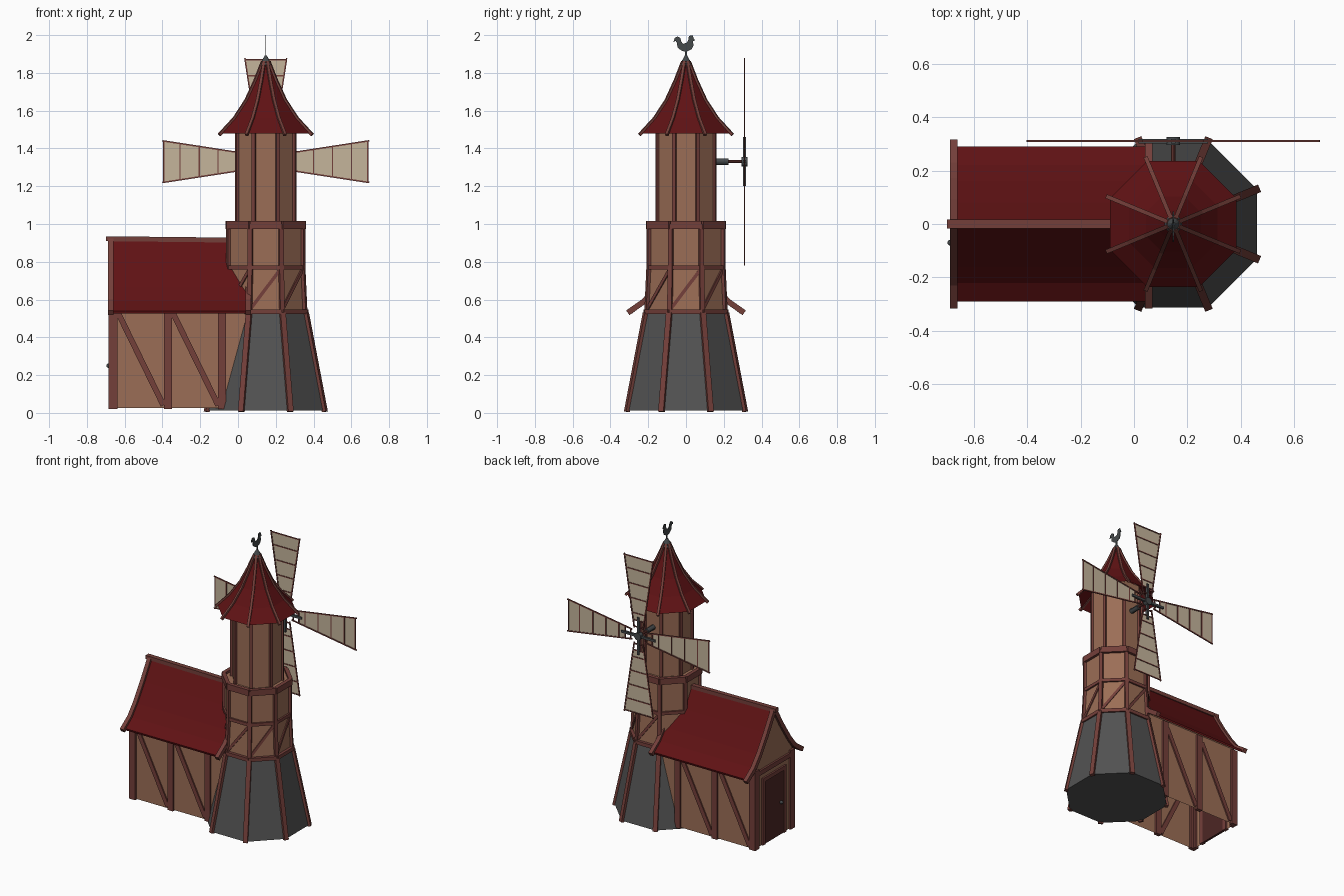
import bpy, bmesh, math
from mathutils import Vector

if "Cube" in bpy.data.objects:
    bpy.data.objects.remove(bpy.data.objects["Cube"])

CX = 0.147           # tower axis
HUB_Z = 1.33         # sail axis height
SAIL_Y = 0.31


def material(name, rgb):
    m = bpy.data.materials.new(name)
    m.diffuse_color = (*rgb, 1)
    m.use_nodes = True
    m.node_tree.nodes["Principled BSDF"].inputs["Base Color"].default_value = m.diffuse_color
    return m


PLASTER = material("plaster", (0.33, 0.155, 0.093))
TIMBER = material("timber", (0.175, 0.05, 0.042))
ROOF = material("roof_red", (0.115, 0.006, 0.007))
STONE = material("stone", (0.085, 0.085, 0.085))
CLOTH = material("sail_cloth", (0.56, 0.46, 0.33))
METAL = material("dark_metal", (0.06, 0.067, 0.07))
DOOR = material("door_wood", (0.075, 0.02, 0.018))


def finish(name, bm, mat, recalc=True):
    if recalc:
        bmesh.ops.recalc_face_normals(bm, faces=bm.faces)
    me = bpy.data.meshes.new(name)
    bm.to_mesh(me)
    bm.free()
    me.materials.append(mat)
    ob = bpy.data.objects.new(name, me)
    bpy.context.collection.objects.link(ob)
    return ob


def beam(bm, p, q, w, d, out):
    """Box from p to q, d thick along out and w wide across it."""
    p, q = Vector(p), Vector(q)
    a = (q - p).normalized()
    o = Vector(out)
    o = (o - a * o.dot(a)).normalized()
    s = a.cross(o)
    ring = [[bm.verts.new(c + s * w * i / 2 + o * d * j / 2)
             for i, j in ((-1, -1), (1, -1), (1, 1), (-1, 1))] for c in (p, q)]
    bm.faces.new(ring[0])
    bm.faces.new(ring[1])
    for i in range(4):
        j = (i + 1) % 4
        bm.faces.new((ring[0][i], ring[0][j], ring[1][j], ring[1][i]))


def path(bm, pts, w, d, out):
    for p, q in zip(pts, pts[1:]):
        beam(bm, p, q, w, d, out)


def oct_pt(ap, k, z):
    a = math.radians(22.5 + 45 * k)
    r = ap / math.cos(math.radians(22.5))
    return Vector((CX + r * math.cos(a), r * math.sin(a), z))


def radial(k):
    a = math.radians(22.5 + 45 * k)
    return Vector((math.cos(a), math.sin(a), 0))


def octagon(name, levels, mat, caps=True):
    bm = bmesh.new()
    rings = [[bm.verts.new(oct_pt(ap, k, z)) for k in range(8)] for ap, z in levels]
    for lo, hi in zip(rings, rings[1:]):
        for k in range(8):
            j = (k + 1) % 8
            bm.faces.new((lo[k], lo[j], hi[j], hi[k]))
    if caps:
        bm.faces.new(rings[0][::-1])
        bm.faces.new(rings[-1])
    return finish(name, bm, mat)


def extrude_x(name, prof, x0, x1, mat, skip_edge=None):
    """Extrude a (y, z) outline along x."""
    bm = bmesh.new()
    a, b = [[bm.verts.new((x, y, z)) for y, z in prof] for x in (x0, x1)]
    bm.faces.new(a)
    bm.faces.new(b[::-1])
    for i in range(len(prof)):
        j = (i + 1) % len(prof)
        if i != skip_edge:
            bm.faces.new((a[i], b[i], b[j], a[j]))
    return finish(name, bm, mat)


# Tower body
octagon("stone_base", [(0.313, 0.012), (0.213, 0.53)], STONE)
octagon("middle_tower", [(0.206, 0.53), (0.195, 0.77), (0.195, 1.0)], PLASTER)
octagon("upper_tower", [(0.150, 1.0), (0.150, 1.54)], PLASTER)

# Tower roof with hip ribs
CURVE = [(0.236, 1.48), (0.165, 1.56), (0.103, 1.655), (0.055, 1.76), (0.016, 1.86)]
octagon("tower_roof", CURVE, ROOF, caps=False)
bm = bmesh.new()
ribs = [(0.246, 1.472)] + CURVE[1:]
for k in range(8):
    path(bm, [oct_pt(ap, k, z) for ap, z in ribs], 0.016, 0.016, radial(k))
finish("roof_ribs", bm, TIMBER)

# Tower timber frame: corner posts, ring beams and braces
bm = bmesh.new()
for k in range(8):
    o = radial(k)
    for a0, z0, a1, z1, w in ((0.313, 0.006, 0.213, 0.53, 0.03), (0.206, 0.53, 0.195, 0.77, 0.025),
                              (0.195, 0.77, 0.195, 1.0, 0.025), (0.148, 1.0, 0.148, 1.5, 0.02)):
        beam(bm, oct_pt(a0, k, z0), oct_pt(a1, k, z1), w, 0.022, o)
    mid = radial(k + 0.5)
    for ap, z, h, d in ((0.21, 0.535, 0.025, 0.03), (0.196, 0.77, 0.022, 0.022),
                        (0.2, 0.995, 0.042, 0.026)):
        beam(bm, oct_pt(ap, k, z), oct_pt(ap, k + 1, z), h, d, mid)
    beam(bm, oct_pt(0.205, k, 0.545), oct_pt(0.196, k + 1, 0.765), 0.018, 0.014, mid)
finish("tower_frame", bm, TIMBER)

# House walls, open below
wall = [(0.205, 0.025), (0.205, 0.58), (0.155, 0.645), (0.075, 0.765), (0, 0.895)]
outline = wall + [(-y, z) for y, z in wall[-2::-1]]
extrude_x("house_walls", outline, -0.672, 0.05, PLASTER, skip_edge=len(outline) - 1)

# House roof
half = [(0.29, 0.54), (0.22, 0.592), (0.16, 0.665), (0.08, 0.785), (0, 0.92)]
top = half + [(-y, z) for y, z in half[-2::-1]]
under = [(y * 0.985, z - 0.014) for y, z in reversed(top)]
extrude_x("house_roof", top + under, -0.68, 0.052, ROOF)

# Roof edge boards and ridge
bm = bmesh.new()
edge = [(0.308, 0.53)] + half[1:]
for x in (-0.674, 0.055):
    for s in (-1, 1):
        path(bm, [(x, s * y, z) for y, z in edge], 0.028, 0.03, (0, s, 1))
beam(bm, (-0.7, 0, 0.922), (-0.05, 0, 0.915), 0.032, 0.026, (0, 0, 1))
finish("roof_boards", bm, TIMBER)

# House timber frame
bm = bmesh.new()
for s in (-1, 1):
    y = s * 0.205
    for x in (-0.66, -0.37, -0.085):
        beam(bm, (x, y, 0.02), (x, y, 0.57), 0.042, 0.026, (0, s, 0))
    for x0, x1 in ((-0.635, -0.395), (-0.345, -0.105)):
        hi, lo = (x0, x1) if s < 0 else (x1, x0)
        beam(bm, (hi, y, 0.53), (lo, y, 0.04), 0.03, 0.018, (0, s, 0))
    # end corner faces and door posts
    beam(bm, (-0.672, s * 0.195, 0.02), (-0.672, s * 0.195, 0.57), 0.045, 0.026, (-1, 0, 0))
    beam(bm, (-0.672, s * 0.115, 0.025), (-0.672, s * 0.115, 0.47), 0.028, 0.024, (-1, 0, 0))
beam(bm, (-0.672, -0.21, 0.54), (-0.672, 0.21, 0.54), 0.032, 0.026, (-1, 0, 0))
beam(bm, (-0.672, -0.129, 0.475), (-0.672, 0.129, 0.475), 0.028, 0.024, (-1, 0, 0))
finish("house_frame", bm, TIMBER)

# Door and knob
bm = bmesh.new()
beam(bm, (-0.67, 0, 0.025), (-0.67, 0, 0.465), 0.21, 0.016, (-1, 0, 0))
finish("door", bm, DOOR)
bpy.ops.mesh.primitive_uv_sphere_add(segments=10, ring_count=6, radius=0.012, location=(-0.686, -0.07, 0.25))
knob = bpy.context.object
knob.name = "door_knob"
knob.data.materials.append(METAL)


def rod(name, y0, y1, r, n, mat):
    bpy.ops.mesh.primitive_cylinder_add(vertices=n, radius=r, depth=y1 - y0,
                                        location=(CX, (y0 + y1) / 2, HUB_Z), rotation=(math.pi / 2, 0, 0))
    ob = bpy.context.object
    ob.name = name
    ob.data.materials.append(mat)
    bpy.ops.object.shade_smooth_by_angle()


# Sail axle and hub
rod("axle_bearing", 0.14, 0.225, 0.017, 12, METAL)
rod("axle", 0.22, 0.31, 0.008, 10, TIMBER)
rod("hub", 0.295, 0.325, 0.026, 12, METAL)

# Four sails: cloth, edge frame, rungs and hub arms
cloth, frame, arms = bmesh.new(), bmesh.new(), bmesh.new()


def half_width(r):
    return 0.026 + 0.154 * r


for i in range(4):
    c, s = [(1, 0), (0, 1), (-1, 0), (0, -1)][i]

    def at(r, t, y=SAIL_Y):
        return Vector((CX + c * r - s * t, y, HUB_Z + s * r + c * t))

    R0, R1 = 0.1, 0.54
    cloth.faces.new([cloth.verts.new(at(r, t * half_width(r)))
                     for r, t in ((R0, -1), (R1, -1), (R1, 1), (R0, 1))])
    for t in (-1, 1):
        beam(frame, at(0.05, t * half_width(0.05)), at(0.548, t * half_width(0.548)), 0.008, 0.007, (0, 1, 0))
    for r in (0.06, 0.105, 0.153, 0.253, 0.353, 0.454, 0.54):
        h = half_width(r) + 0.004
        beam(frame, at(r, -h), at(r, h), 0.007, 0.007, (0, 1, 0))
    beam(arms, at(0, 0), at(0.13, 0), 0.016, 0.016, (0, 1, 0))
finish("sail_cloths", cloth, CLOTH)
finish("sail_frames", frame, TIMBER)
finish("hub_arms", arms, METAL)

# Finial and weathercock
bpy.ops.mesh.primitive_cone_add(vertices=10, radius1=0.034, radius2=0.006, depth=0.05, location=(CX, 0, 1.867))
bpy.context.object.name = "finial"
bpy.context.object.data.materials.append(METAL)
BIRD = [(-.006, 1.885), (.006, 1.885), (.006, 1.913), (.03, 1.925), (.04, 1.945), (.036, 1.968),
        (.047, 1.972), (.04, 1.985), (.034, 2.0), (.015, 1.995), (.013, 1.975), (.004, 1.96),
        (-.015, 1.954), (-.025, 1.965), (-.03, 1.985), (-.045, 1.993), (-.06, 1.985),
        (-.067, 1.963), (-.055, 1.97), (-.048, 1.958), (-.045, 1.935), (-.025, 1.918), (-.006, 1.912)]
extrude_x("weathercock", BIRD, CX - 0.002, CX + 0.002, METAL)
